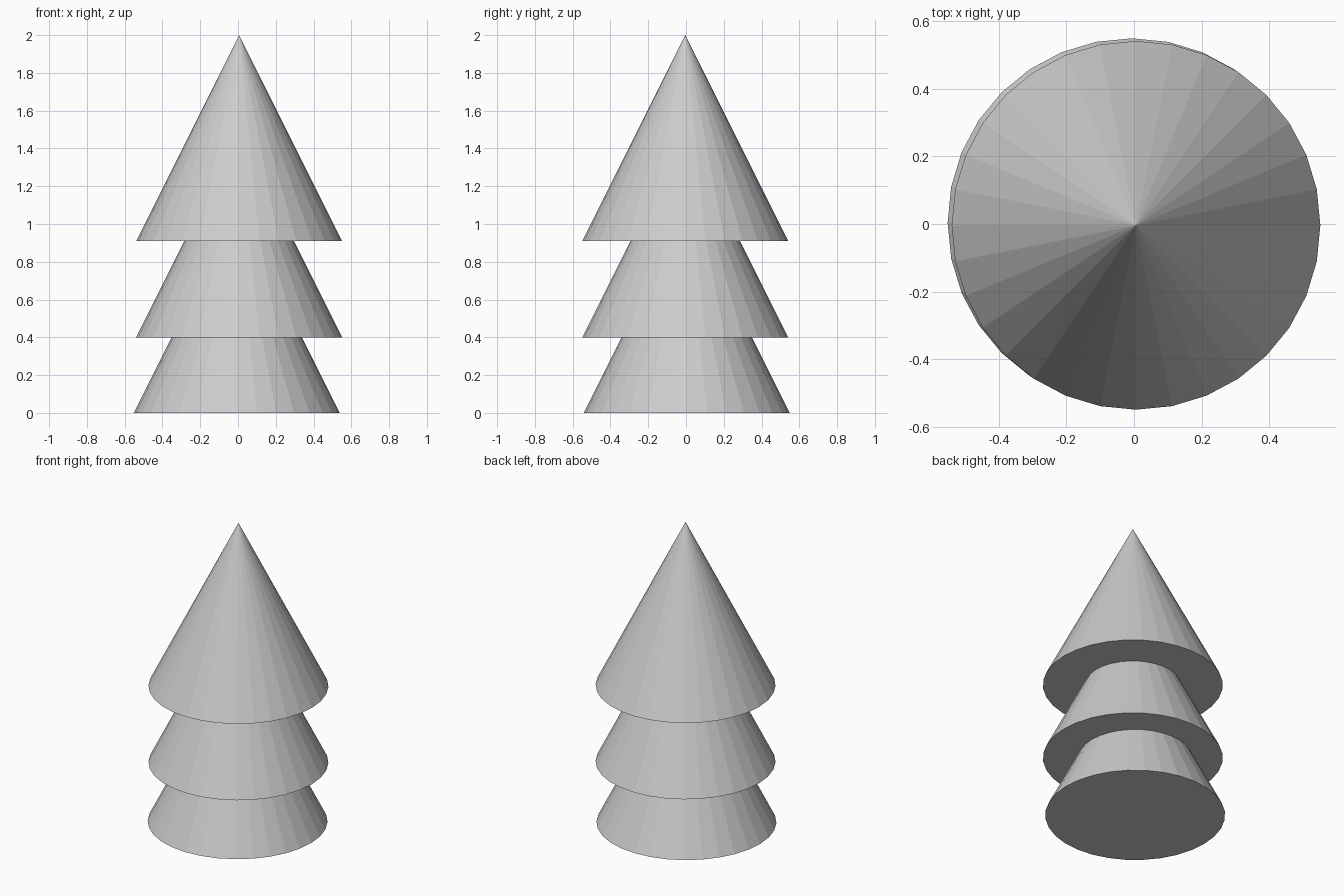
import bpy

cube = bpy.data.objects.get("Cube")
if cube:
    bpy.data.objects.remove(cube, do_unlink=True)

# Single plain grey for the whole tree
grey = bpy.data.materials.new("plain_grey")
grey.use_nodes = True
colour = (0.6, 0.6, 0.6, 1)
grey.diffuse_color = colour
grey.node_tree.nodes["Principled BSDF"].inputs["Base Color"].default_value = colour

RADIUS, HEIGHT = 0.545, 1.09


def foliage_cone(name, x, y, base):
    """Flat-shaded, closed cone whose base sits at the given height."""
    bpy.ops.mesh.primitive_cone_add(
        vertices=32, radius1=RADIUS, radius2=0, depth=HEIGHT,
        location=(x, y, base + HEIGHT / 2))
    cone = bpy.context.object
    cone.name = name
    cone.data.materials.append(grey)


# Three stacked tiers, the lowest slightly off-centre
foliage_cone("lower_foliage", -0.006, 0.004, 0)
foliage_cone("middle_foliage", 0.006, -0.004, 0.4)
foliage_cone("upper_foliage", 0.006, -0.004, 2 - HEIGHT)
